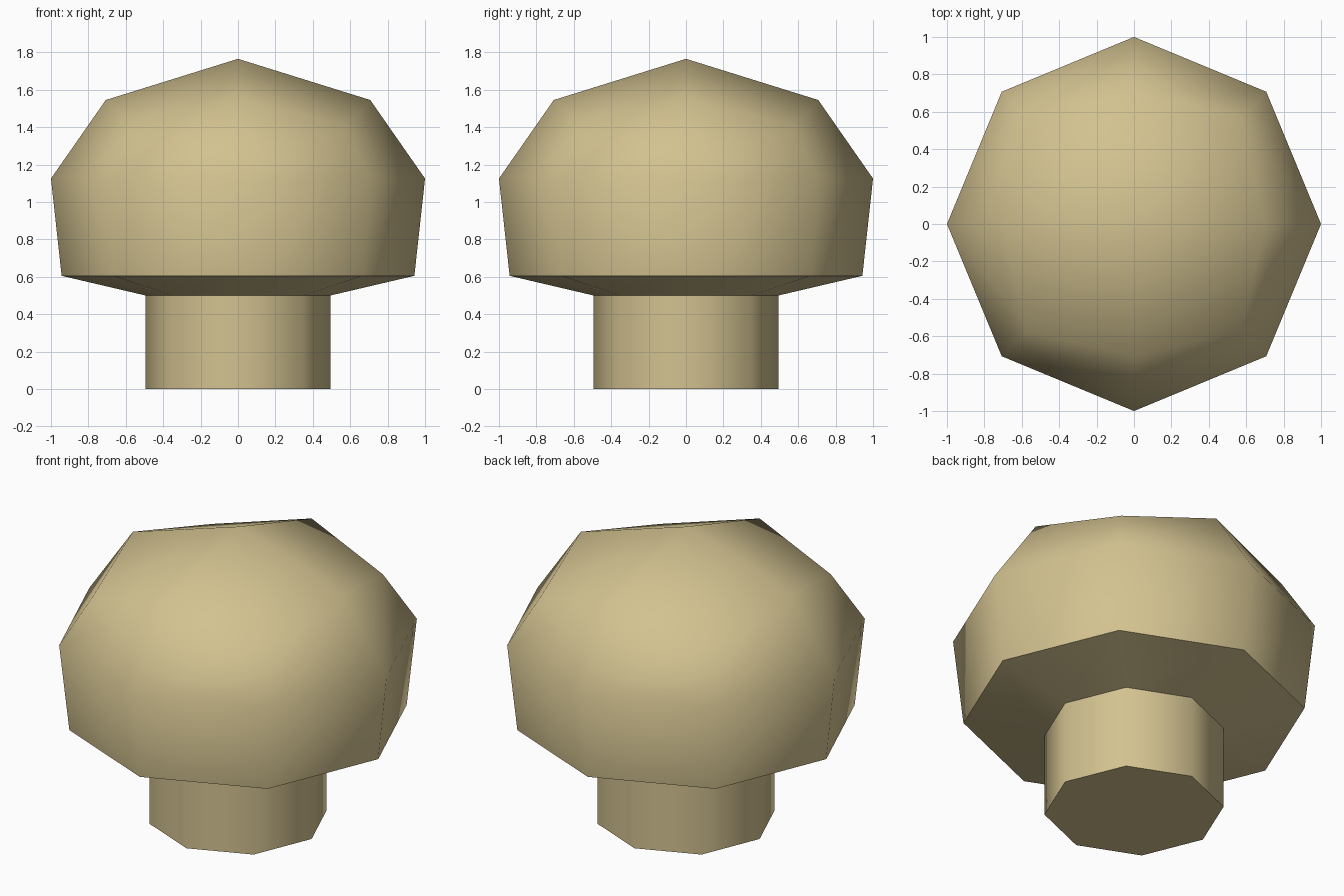
import bpy, bmesh, math

if "Cube" in bpy.data.objects:
    bpy.data.objects.remove(bpy.data.objects["Cube"])

tan = bpy.data.materials.new("warm_tan")
tan.diffuse_color = (0.65, 0.54, 0.28, 1)
tan.use_nodes = True
tan.node_tree.nodes["Principled BSDF"].inputs["Base Color"].default_value = tan.diffuse_color


def ring(bm, axis, diagonal=None):
    """Eight vertices; the diagonal ones may have another (radius, z)."""
    verts = []
    for i in range(8):
        r, z = diagonal if diagonal and i % 2 else axis
        a = i * math.pi / 4
        verts.append(bm.verts.new((r * math.cos(a), r * math.sin(a), z)))
    return verts


def bridge(bm, low, high):
    for i in range(8):
        j = (i + 1) % 8
        bm.faces.new((low[i], low[j], high[j], high[i]))


def finish(bm, name):
    mesh = bpy.data.meshes.new(name)
    bm.to_mesh(mesh)
    bm.free()
    mesh.materials.append(tan)
    obj = bpy.data.objects.new(name, mesh)
    bpy.context.collection.objects.link(obj)
    bpy.ops.object.select_all(action='DESELECT')
    obj.select_set(True)
    bpy.context.view_layer.objects.active = obj
    bpy.ops.object.shade_smooth_by_angle(angle=math.radians(60))


# Stem: octagonal post, closed below
bm = bmesh.new()
foot = ring(bm, (0.495, 0))
bridge(bm, foot, ring(bm, (0.495, 0.5)))
bm.faces.new(foot[::-1])
finish(bm, "stem")

# Cap: underside, side wall, shoulder, and a two-by-two quad crown
bm = bmesh.new()
rings = [ring(bm, (0.495, 0.5)), ring(bm, (0.943, 0.605)),
         ring(bm, (1.0, 1.125)), ring(bm, (0.707, 1.545), (0.81, 1.41))]
for low, high in zip(rings, rings[1:]):
    bridge(bm, low, high)
apex = bm.verts.new((0, 0, 1.765))
crown = rings[-1]
for i in range(0, 8, 2):
    bm.faces.new((apex, crown[i], crown[i + 1], crown[(i + 2) % 8]))
finish(bm, "cap")
